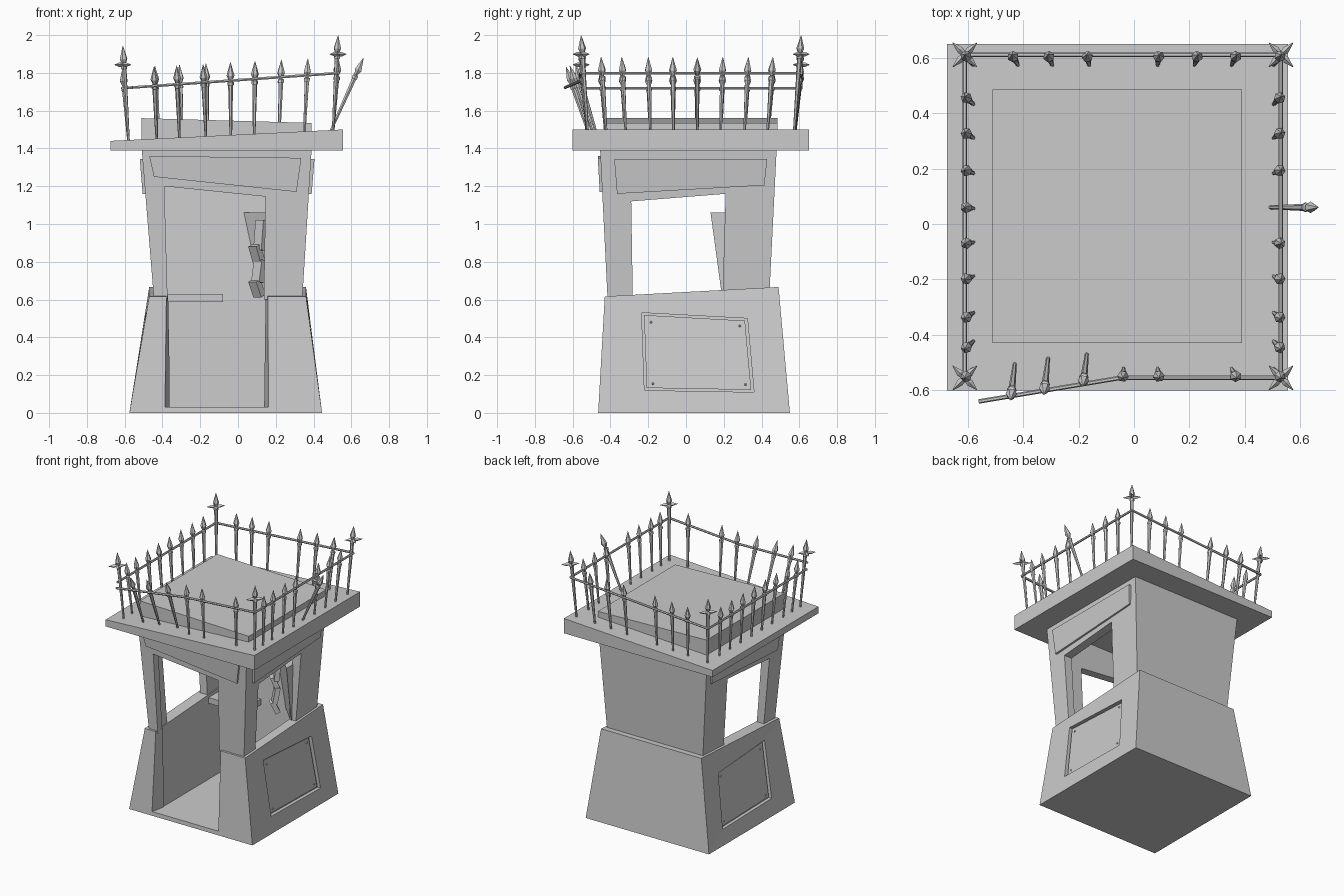
import bpy, bmesh, math
from mathutils import Vector, Matrix

cube = bpy.data.objects.get("Cube")
if cube:
    bpy.data.objects.remove(cube, do_unlink=True)

GREY = (0.6, 0.6, 0.6, 1)
grey = bpy.data.materials.new("plain grey")
grey.use_nodes = True
grey.diffuse_color = GREY
grey.node_tree.nodes["Principled BSDF"].inputs["Base Color"].default_value = GREY


def finish(bm, name):
    bmesh.ops.recalc_face_normals(bm, faces=bm.faces)
    mesh = bpy.data.meshes.new(name)
    bm.to_mesh(mesh)
    bm.free()
    mesh.materials.append(grey)
    ob = bpy.data.objects.new(name, mesh)
    bpy.context.collection.objects.link(ob)
    return ob


def loft(name, low, high):
    """Solid between two matching outlines."""
    bm = bmesh.new()
    a = [bm.verts.new(p) for p in low]
    b = [bm.verts.new(p) for p in high]
    bm.faces.new(a)
    bm.faces.new(b)
    for i in range(len(a)):
        j = (i + 1) % len(a)
        bm.faces.new((a[i], a[j], b[j], b[i]))
    return finish(bm, name)


def rect(x0, x1, y0, y1, z):
    """Rectangle whose height may be a number or a rule of x and y."""
    height = z if callable(z) else lambda x, y: z
    return [(x, y, height(x, y)) for x, y in ((x0, y0), (x1, y0), (x1, y1), (x0, y1))]


def plate(name, outline, push):
    return loft(name, outline, [Vector(p) + Vector(push) for p in outline])


def cut(target, *cutters):
    for c in cutters:
        m = target.modifiers.new("cut", "BOOLEAN")
        m.operation, m.solver, m.object = "DIFFERENCE", "EXACT", c
        bpy.context.view_layer.objects.active = target
        bpy.ops.object.modifier_apply(modifier=m.name)
        bpy.data.objects.remove(c, do_unlink=True)


# Wide base, its top rising towards the back
def ledge(x, y):
    return 0.64 + 0.054 * y


base = loft("base", rect(-0.575, 0.445, -0.465, 0.55, 0),
            rect(-0.47, 0.36, -0.43, 0.49, ledge))
room = rect(-0.37, 0.28, -0.36, 0.38, 0.03), rect(-0.40, 0.30, -0.37, 0.40, 1.37)
cut(base, loft("room_cutter", *room),
    loft("door_cutter",
         [(-0.395, -0.5, 0.03), (0.17, -0.5, 0.03), (0.125, -0.3, 0.03), (-0.35, -0.3, 0.03)],
         [(-0.395, -0.5, 0.9), (0.17, -0.5, 0.9), (0.135, -0.3, 0.9), (-0.365, -0.3, 0.9)]))

# Flared upper walls with a doorway and two side windows
walls = loft("upper_walls", rect(-0.445, 0.34, -0.415, 0.44, 0.6),
             rect(-0.51, 0.39, -0.455, 0.48, 1.4))
doorway = [(-0.37, -0.6, 0.5), (0.135, -0.6, 0.5), (0.145, -0.6, 1.145), (-0.39, -0.6, 1.2)]
window = [(-0.7, -0.28, 0.5), (-0.7, 0.19, 0.5), (-0.7, 0.21, 1.16), (-0.7, -0.29, 1.12)]
room = rect(-0.38, 0.28, -0.36, 0.38, 0.5), rect(-0.44, 0.32, -0.39, 0.41, 1.37)
cut(walls, loft("room_cutter", *room), plate("door_cutter", doorway, (0, 0.4, 0)),
    plate("window_cutter", window, (1.4, 0, 0)))

# Recessed service panels with rivets, one on each side
panel = [(-0.235, 0.53), (0.325, 0.50), (0.36, 0.11), (-0.22, 0.12)]
inner = [(-0.222, 0.518), (0.312, 0.488), (0.345, 0.122), (-0.208, 0.132)]
rivets = [(-0.185, 0.48), (0.285, 0.46), (0.315, 0.15), (-0.175, 0.155)]
for side, label, foot, slope in ((1, "left", 0.445, 0.133), (-1, "right", 0.575, 0.164)):
    def on_face(points, depth):
        return [Vector((side * (foot - slope * z - depth), y, z)) for y, z in points]
    cut(base, plate("panel_cutter", on_face(panel, 0.025), (side * 0.1, 0, 0)))
    plate(label + "_panel", on_face(inner, 0.03), (side * 0.015, 0, 0))
    bm = bmesh.new()
    for p in on_face(rivets, 0.015):
        bmesh.ops.create_icosphere(bm, subdivisions=1, radius=0.007,
                                   matrix=Matrix.Translation(p))
    finish(bm, label + "_panel_rivets")

# Crooked sign boards over the door and windows
plate("front_sign", [(-0.47, -0.43, 1.36), (0.335, -0.43, 1.35),
                     (0.31, -0.42, 1.17), (-0.445, -0.42, 1.25)], (0, -0.037, 0))
for side, label, top, low in ((1, "left", 0.375, 0.36), (-1, "right", 0.49, 0.475)):
    plate(label + "_sign", [(side * top, -0.38, 1.345), (side * top, 0.43, 1.345),
                            (side * low, 0.415, 1.205), (side * low, -0.365, 1.16)],
          (side * 0.03, 0, 0))


# Roof slab and the raised cap on it
def roof(x, y):
    return 1.473 + 0.049 * x


loft("roof_slab", rect(-0.675, 0.555, -0.6, 0.65, 1.39), rect(-0.675, 0.555, -0.6, 0.65, roof))
loft("roof_cap", rect(-0.51, 0.39, -0.43, 0.485, 1.42),
     rect(-0.51, 0.39, -0.43, 0.485, lambda x, y: 1.546 - 0.028 * x))

# Shelf, corner cabinet and the broken handset hanging on it
loft("shelf", rect(-0.40, -0.08, 0.2, 0.41, 0.587), rect(-0.40, -0.08, 0.2, 0.41, 0.63))
loft("corner_cabinet", [(0.1, 0.41, 0.62), (0.31, 0.19, 0.62), (0.31, 0.41, 0.62)],
     [(0.02, 0.41, 1.06), (0.31, 0.13, 1.06), (0.31, 0.41, 1.06)])
bm = bmesh.new()
for x, z, tilt, tall in ((0.12, 0.94, 6, 0.16), (0.10, 0.84, -22, 0.1),
                         (0.11, 0.75, 10, 0.12), (0.10, 0.66, -25, 0.09)):
    bmesh.ops.create_cube(bm, size=1, matrix=Matrix.Translation((x, 0.29, z))
                          @ Matrix.Rotation(math.radians(45), 4, "Z")
                          @ Matrix.Rotation(math.radians(tilt), 4, "Y")
                          @ Matrix.Diagonal((0.035, 0.06, tall, 1)))
finish(bm, "broken_handset")


# Fence parts
def lathe(bm, start, end, profile, sides=6):
    """Turned rod from start to end; profile holds (distance, radius) pairs."""
    start, axis = Vector(start), Vector(end) - Vector(start)
    turn = axis.to_track_quat("Z", "Y").to_matrix()
    rings = [[bm.verts.new(start + turn @ Vector((r * math.cos(a), r * math.sin(a), d)))
              for a in (math.tau * k / sides for k in range(sides))] for d, r in profile]
    bm.faces.new(rings[0])
    bm.faces.new(rings[-1])
    for low, high in zip(rings, rings[1:]):
        for k in range(sides):
            n = (k + 1) % sides
            bm.faces.new((low[k], low[n], high[n], high[k]))


def rod(bm, a, b, r=0.008):
    lathe(bm, a, b, [(0, r), ((Vector(b) - Vector(a)).length, r)])


def spear(bm, foot, tip):
    n = (Vector(tip) - Vector(foot)).length
    lathe(bm, foot, tip, [(0, 0.007), (n - 0.125, 0.013), (n - 0.12, 0.017), (n - 0.105, 0.017),
                          (n - 0.1, 0.009), (n - 0.07, 0.021), (n, 0.001)])


def lean_spear(bm, x, y, height):
    """Spear whose tip is at x, y and whose foot sits further in."""
    fx, fy = x * 0.95, y * 0.94
    spear(bm, (fx, fy, roof(fx, fy) - 0.005), (x, y, roof(x, y) + height))


W, E, S, N = -0.61, 0.53, -0.555, 0.61
along_y = [0.46, 0.33, 0.195, 0.06, -0.07, -0.2, -0.34, -0.45]
bm = bmesh.new()
for y in along_y:
    lean_spear(bm, W, y, 0.385)
    if y != 0.06:
        lean_spear(bm, E, y, 0.385)
for x in (-0.44, -0.31, -0.17, 0.09, 0.23, 0.37):
    lean_spear(bm, x, N, 0.385)
for x in (-0.04, 0.09, 0.37):
    lean_spear(bm, x, S, 0.385)
# Knocked-over spears
spear(bm, (0.49, 0.06, 1.49), (0.665, 0.06, 1.88))
for x, foot, tip in ((-0.17, -0.47, -0.585), (-0.31, -0.485, -0.615), (-0.43, -0.505, -0.635)):
    spear(bm, (x, foot, roof(x, 0)), (x - 0.015, tip, roof(x, 0) + 0.38))
finish(bm, "fence_spears")

# Corner posts with four-pointed finials
bm = bmesh.new()
for x in (W, E):
    for y in (S, N):
        lean_spear(bm, x, y, 0.5)
        hub = Vector((x, y, roof(x, y) + 0.4))
        for k in range(4):
            a = math.pi / 4 + k * math.pi / 2
            d = Vector((math.cos(a), math.sin(a), 0))
            lathe(bm, hub, hub + d, [(0, 0.008), (0.025, 0.013), (0.062, 0.001)], 4)
finish(bm, "corner_posts")


# Rails, the front one bent outwards
def rail_point(x, y):
    return (x, y, 1.762 + 0.07 * x)


bm = bmesh.new()
path = [(-0.56, -0.64), (-0.05, S), (E, S), (E, N), (W, N), (W, S)]
for a, b in zip(path, path[1:]):
    rod(bm, rail_point(*a), rail_point(*b))
finish(bm, "fence_rails")
